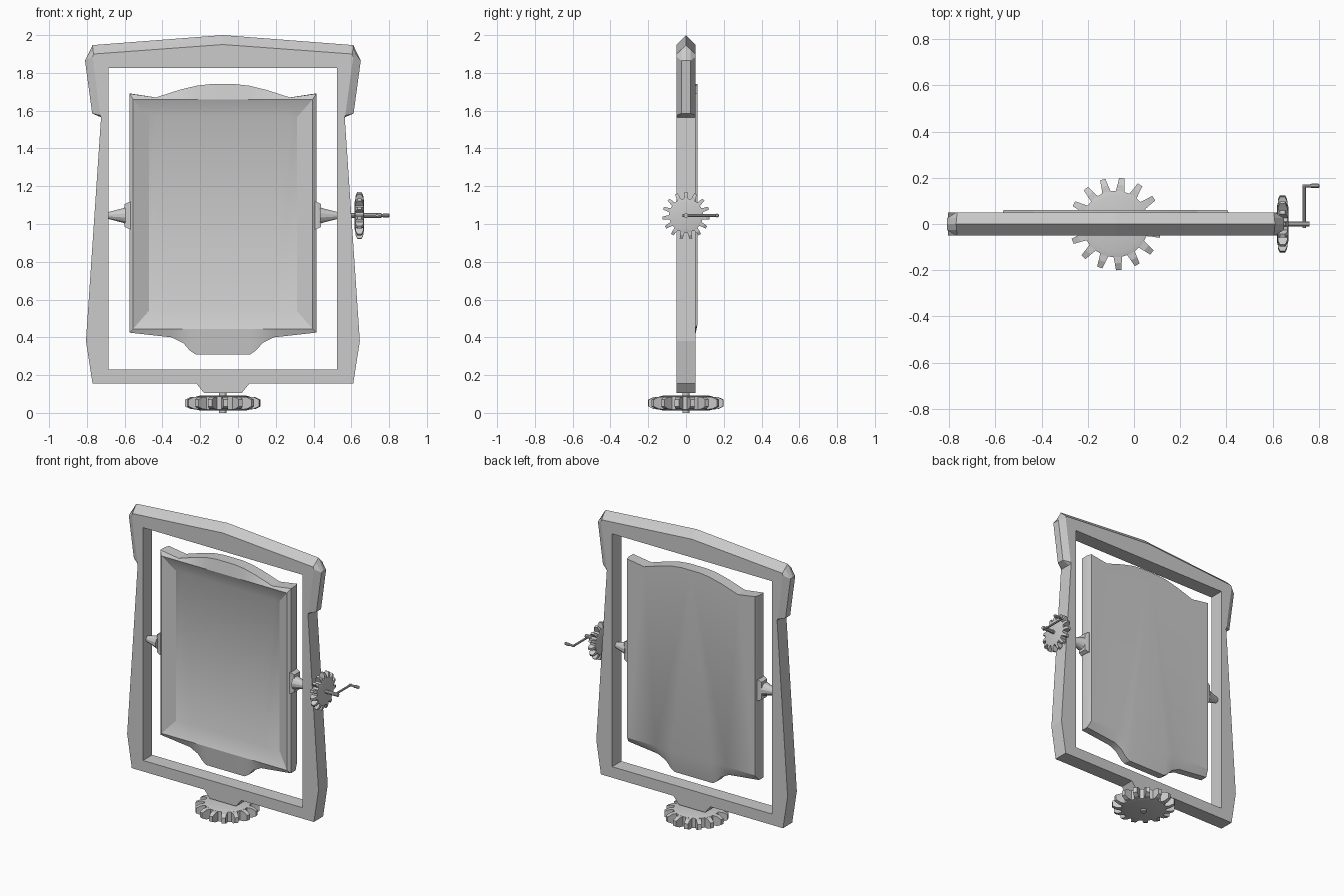
import bpy, math
from mathutils import Matrix, Vector

if "Cube" in bpy.data.objects:
    bpy.data.objects.remove(bpy.data.objects["Cube"])

CX = -0.08      # the mirror's own centre line
PIVOT_Z = 1.045


def make(name, verts, faces, matrix=None):
    me = bpy.data.meshes.new(name)
    me.from_pydata([tuple(v) for v in verts], [], faces)
    if matrix:
        me.transform(matrix)
    ob = bpy.data.objects.new(name, me)
    bpy.context.collection.objects.link(ob)
    import bmesh
    bm = bmesh.new()
    bm.from_mesh(me)
    bmesh.ops.recalc_face_normals(bm, faces=bm.faces)
    bm.to_mesh(me)
    bm.free()
    return ob


def mirrored(half):
    return half + [(-x, z) for x, z in reversed(half) if x > 0]


def loft(name, rings, matrix=None):
    """Join equal-sized 3D rings with quads and cap both ends."""
    n = len(rings[0])
    faces = [(k * n + i, k * n + (i + 1) % n, (k + 1) * n + (i + 1) % n, (k + 1) * n + i)
             for k in range(len(rings) - 1) for i in range(n)]
    faces += [tuple(range(n)), tuple(range((len(rings) - 1) * n, len(rings) * n))]
    return make(name, [v for r in rings for v in r], faces, matrix)


def slices(name, profiles):
    """Loft mirrored (x, z) outlines stacked along y."""
    return loft(name, [[(CX + x, y, z) for x, z in mirrored(p)] for y, p in profiles])


def turned(name, profile, sides, matrix):
    """Lathe of (radius, height) points around local z."""
    rings = [[(r * math.cos(a), r * math.sin(a), h)
              for a in (2 * math.pi * (i + 0.5) / sides for i in range(sides))]
             for r, h in profile]
    return loft(name, rings, matrix)


def along(start, direction):
    return Matrix.Translation(start) @ Vector(direction).to_track_quat('Z', 'Y').to_matrix().to_4x4()


def rod(name, a, b, r, sides=10):
    a, b = Vector(a), Vector(b)
    return turned(name, [(r, 0), (r, (b - a).length)], sides, along(a, b - a))


# outer frame: flat faces, ridged top, chamfered shoulder blocks
lower = [(0.645, 1.565), (0.725, 0.38), (0.69, 0.155), (0.14, 0.155), (0.10, 0.105)]
face = [(0, 1.95), (0.685, 1.90), (0.69, 1.885), (0.648, 1.575)] + lower
mid = [(0, 1.975), (0.688, 1.923), (0.73, 1.865), (0.692, 1.585)] + lower
ridge = [(0, 2.0), (0.69, 1.947), (0.73, 1.865), (0.692, 1.585)] + lower
frame = slices("outer_frame", [(-0.05, face), (-0.025, mid), (0, ridge), (0.025, mid), (0.05, face)])
cutter = slices("frame_opening", [(y, [(0.605, 1.825), (0.605, 0.23)]) for y in (-0.2, 0.2)])
cutter.hide_render = True
cutter.hide_viewport = True
cut = frame.modifiers.new("opening", 'BOOLEAN')
cut.operation = 'DIFFERENCE'
cut.solver = 'EXACT'
cut.object = cutter

# swinging panel: crested outline, raised rim and recessed glass in one loft
crest = [(0, 1.74), (0.07, 1.74), (0.14, 1.732), (0.23, 1.71), (0.355, 1.67), (0.495, 1.69),
         (0.495, 0.425), (0.27, 0.40), (0.21, 0.37), (0.175, 0.33), (0.145, 0.31)]


def clamped(w, lo, hi):
    return [(min(x, w), max(lo, min(z, hi))) for x, z in crest]


slices("mirror_panel", [(0.06, clamped(0.485, 0.465, 1.74)), (0.03, crest), (-0.02, crest),
                        (-0.035, clamped(0.475, 0.445, 1.66)),
                        (0.005, clamped(0.392, 0.54, 1.565))])

# pivot plates and tapered pivot pins on both sides
for side, label in ((-1, "left"), (1, "right")):
    x0 = CX + side * 0.485
    rings = [[(x0 + side * d, 0.01 + sy * y, PIVOT_Z + sz * h)
              for sy, sz in ((-1, -1), (1, -1), (1, 1), (-1, 1))]
             for d, y, h in ((0, 0.035, 0.075), (0.015, 0.035, 0.07), (0.035, 0.03, 0.06))]
    loft(label + "_pivot_plate", rings)
    turned(label + "_pivot_pin", [(0.045, 0), (0.038, 0.02), (0.018, 0.095)], 12,
           along((x0 + side * 0.03, 0, PIVOT_Z), (side, 0, 0)))


# toothed wheels
def gear(name, radius, matrix, phase, teeth=15):
    r = radius
    turned(name + "_disc", [(0.60 * r, -0.2 * r), (0.72 * r, -0.17 * r),
                            (0.72 * r, 0.17 * r), (0.60 * r, 0.2 * r)], 30, matrix)
    verts, faces = [], []
    for i in range(teeth):
        rot = Matrix.Rotation(phase + 2 * math.pi * i / teeth, 4, 'Z')
        b = len(verts)
        for d, w, h in ((0.65, 0.10, 0.17), (0.85, 0.075, 0.16), (1.0, 0.06, 0.09)):
            verts += [rot @ Vector((d * r, s * w * r, t * h * r))
                      for s, t in ((-1, -1), (1, -1), (1, 1), (-1, 1))]
        for k in (0, 4):
            faces += [(b + k + j, b + k + (j + 1) % 4, b + k + 4 + (j + 1) % 4, b + k + 4 + j)
                      for j in range(4)]
        faces += [(b, b + 1, b + 2, b + 3), (b + 8, b + 9, b + 10, b + 11)]
    make(name + "_teeth", verts, faces, matrix)


gear("base_gear", 0.2, Matrix.Translation((CX, 0, 0.052)), math.radians(10))
rod("base_axle", (CX, 0, 0), (CX, 0, 0.13), 0.02, 12)
gear("crank_gear", 0.125, Matrix.Translation((0.643, 0, PIVOT_Z)) @ Matrix.Rotation(math.pi / 2, 4, 'Y'), math.pi)

# hand crank
rod("crank_axle", (0.54, 0, PIVOT_Z), (0.76, 0, PIVOT_Z), 0.012)
rod("crank_arm", (0.737, -0.018, PIVOT_Z), (0.737, 0.172, PIVOT_Z), 0.007)
turned("crank_handle", [(0.007, 0), (0.007, 0.03), (0.01, 0.04), (0.01, 0.068), (0.006, 0.073)], 10,
       along((0.73, 0.165, PIVOT_Z), (1, 0, 0)))

# smooth the curved parts, keep hard edges
bpy.ops.object.select_all(action='DESELECT')
for ob in bpy.data.objects:
    if any(k in ob.name for k in ("disc", "pin", "axle", "arm", "handle", "panel")):
        ob.select_set(True)
        bpy.context.view_layer.objects.active = ob
bpy.ops.object.shade_smooth_by_angle(angle=math.radians(25))
